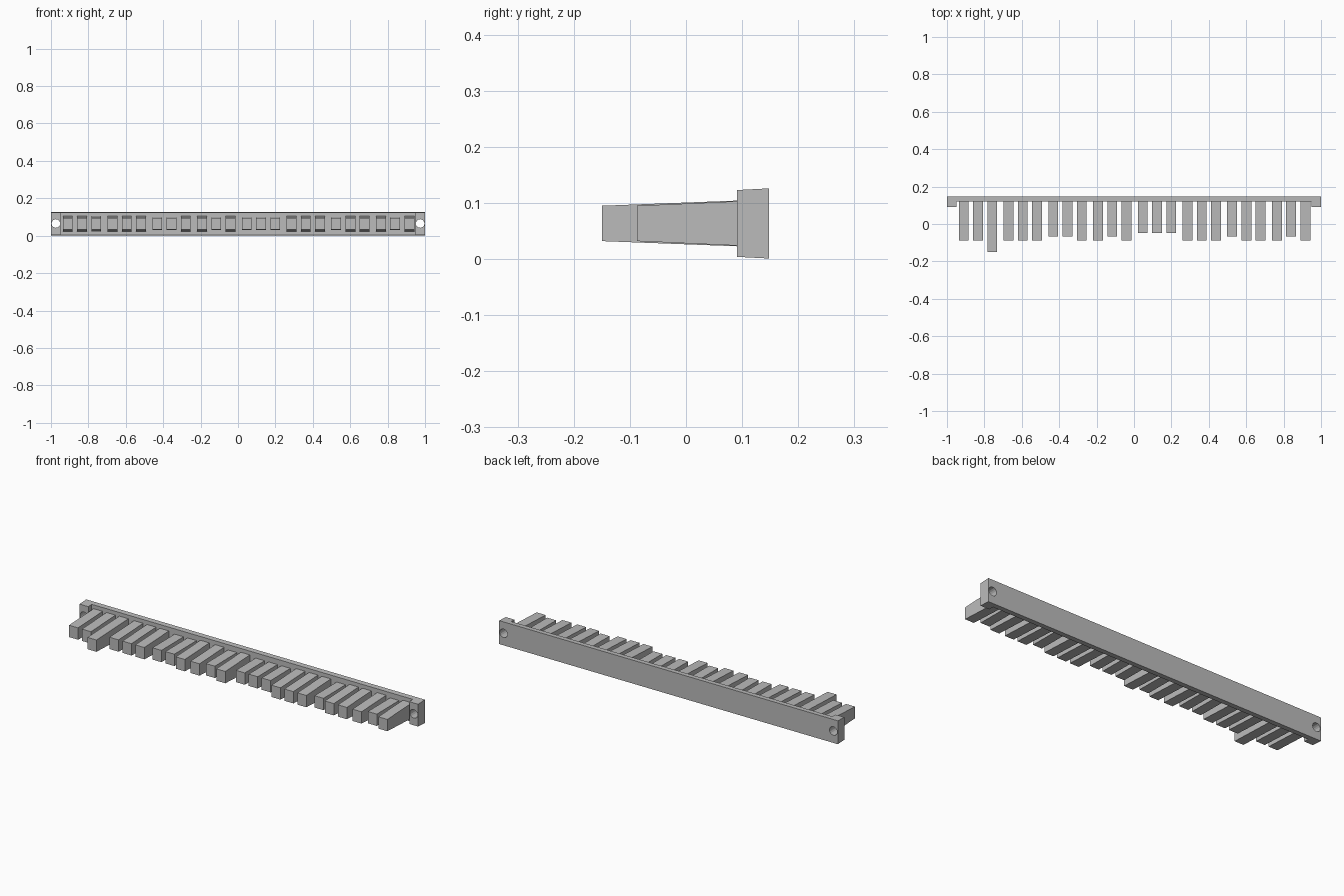
import bpy
import bmesh

cube = bpy.data.objects.get("Cube")
if cube:
    bpy.data.objects.remove(cube, do_unlink=True)

grey = bpy.data.materials.new("plain grey")
grey.use_nodes = True
COLOUR = (0.5, 0.5, 0.5, 1)
grey.diffuse_color = COLOUR
grey.node_tree.nodes["Principled BSDF"].inputs["Base Color"].default_value = COLOUR


def extruded(name, profile, x0, x1):
    """Extrude a (y, z) side profile along x."""
    bm = bmesh.new()
    face = bm.faces.new([bm.verts.new((x0, y, z)) for y, z in profile])
    new = bmesh.ops.extrude_face_region(bm, geom=[face])["geom"]
    bmesh.ops.translate(bm, vec=(x1 - x0, 0, 0),
                        verts=[v for v in new if isinstance(v, bmesh.types.BMVert)])
    bmesh.ops.recalc_face_normals(bm, faces=bm.faces)
    mesh = bpy.data.meshes.new(name)
    bm.to_mesh(mesh)
    bm.free()
    mesh.materials.append(grey)
    obj = bpy.data.objects.new(name, mesh)
    bpy.context.collection.objects.link(obj)
    return obj


def drill(obj, x):
    """Cut a round screw hole through from front to back."""
    bpy.ops.mesh.primitive_cylinder_add(vertices=16, radius=0.023, depth=0.3,
                                        location=(x, 0.12, 0.065),
                                        rotation=(1.5708, 0, 0))
    cutter = bpy.context.object
    cutter.name = "hole_cutter"
    cutter.hide_render = True
    cutter.hide_set(True)
    cutter.data.materials.append(grey)
    mod = obj.modifiers.new("screw hole", "BOOLEAN")
    mod.object = cutter
    mod.operation = "DIFFERENCE"
    mod.solver = "EXACT"


# Back rail, slightly drafted, with raised mounting ears at both ends
FRONT, STEP, BACK = 0.091, 0.12, 0.148
rail = extruded("back_rail", [(STEP, 0.0025), (BACK, 0.001),
                              (BACK, 0.126), (STEP, 0.1245)], -0.95, 0.95)
for side, name in ((1, "left_mounting_ear"), (-1, "right_mounting_ear")):
    ear = extruded(name, [(FRONT, 0.004), (BACK, 0.001),
                          (BACK, 0.126), (FRONT, 0.123)], side * 0.948, side)
    drill(ear, side * 0.974)
    drill(rail, side * 0.974)

# Teeth: tip depth and root half height for each length
KINDS = {"X": (-0.15, 0.042), "C": (-0.0875, 0.041),
         "S": (-0.067, 0.033), "T": (-0.047, 0.033)}
ROWS = "CCX CCC SSC CSC TTT CCC SCC CSC".split()
MIDDLE = 0.0635
for group, kinds in enumerate(ROWS):
    for slot, kind in enumerate(kinds):
        x = -0.834 + group * 0.2392 + (slot - 1) * 0.0762
        tip, root = KINDS[kind]
        extruded(f"tooth_{group * 3 + slot + 1}",
                 [(tip, MIDDLE - 0.0315), (0.125, MIDDLE - root),
                  (0.125, MIDDLE + root), (tip, MIDDLE + 0.0315)],
                 x - 0.0265, x + 0.0265)
